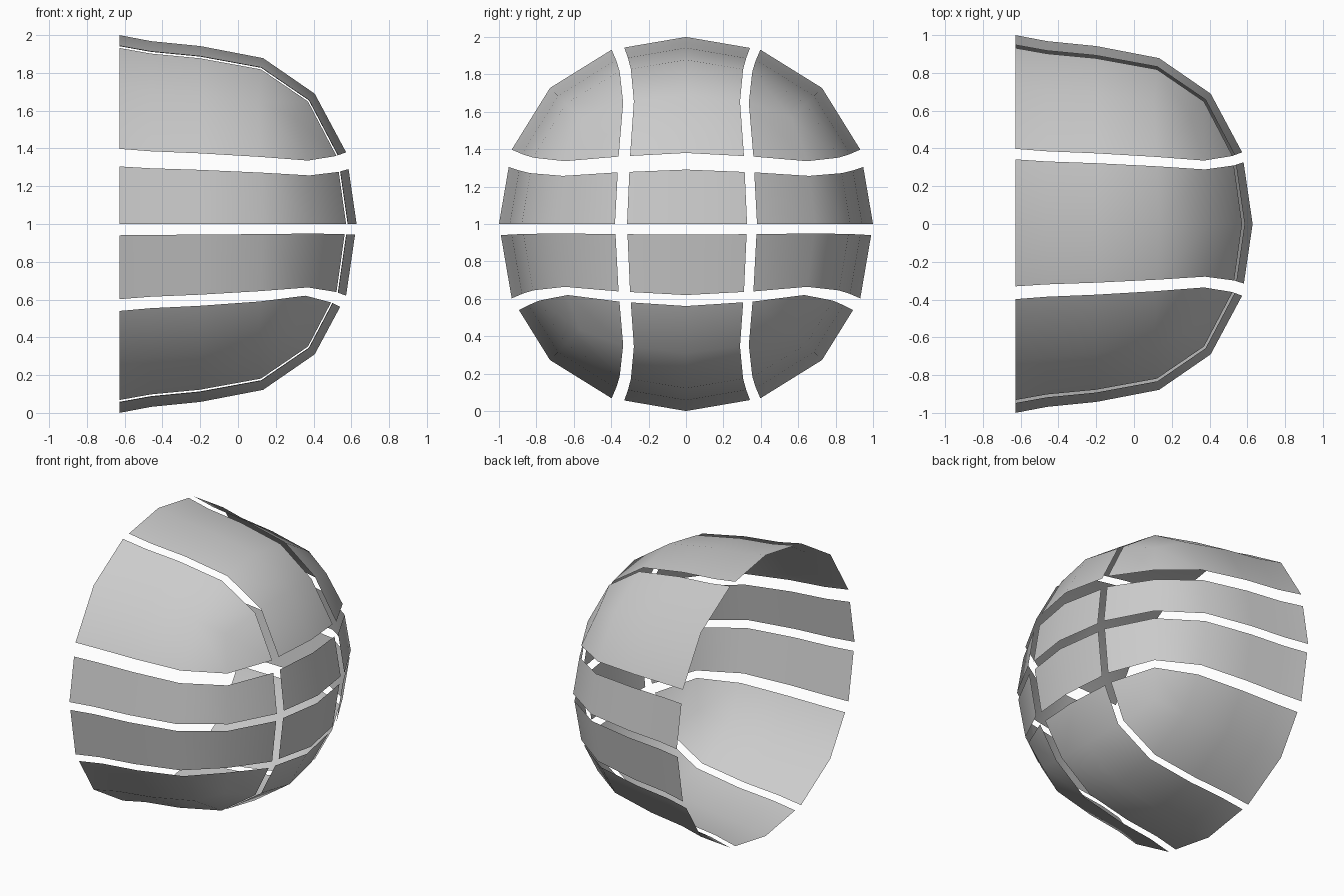
import bpy, bmesh, math
from mathutils import Vector

if "Cube" in bpy.data.objects:
    bpy.data.objects.remove(bpy.data.objects["Cube"])

HALF_X = 0.628   # half depth of the finished dome


def subdivided_points(kind):
    """Corner points of an open-backed box after two subdivision levels."""
    bm = bmesh.new()
    bmesh.ops.create_cube(bm, size=2)
    back = [f for f in bm.faces if f.normal.x < -0.9]
    bmesh.ops.delete(bm, geom=back, context='FACES_ONLY')
    me = bpy.data.meshes.new("cage")
    bm.to_mesh(me)
    bm.free()
    ob = bpy.data.objects.new("cage", me)
    bpy.context.collection.objects.link(ob)
    mod = ob.modifiers.new("subdivide", 'SUBSURF')
    mod.subdivision_type = kind
    mod.levels = 2
    dg = bpy.context.evaluated_depsgraph_get()
    result = bpy.data.meshes.new_from_object(ob.evaluated_get(dg))
    bpy.data.objects.remove(ob)
    return result


flat = subdivided_points('SIMPLE')
smooth = subdivided_points('CATMULL_CLARK')


def key(x, y, z):
    return (round(x * 2), round(y * 2), round(z * 2))


# Scale the rounded box to the dome's size
pts = [v.co.copy() for v in smooth.vertices]
lo = min(p.x for p in pts)
hi = max(p.x for p in pts)
r = max(p.z for p in pts)
for p in pts:
    p.x = ((p.x - lo) / (hi - lo) * 2 - 1) * HALF_X
    p.y /= r
    p.z /= r
lattice = {key(*v.co): p for v, p in zip(flat.vertices, pts)}

# Flare of the side rings: ring -> (x, radius) along the middle line
rings = {-2: (-HALF_X, 1.0), -1: (-0.46, 0.968), 0: (-0.2, 0.942),
         1: (0.133, 0.878), 2: (0.406, 0.69)}
middle = {k: lattice[(k, 0, 2)].copy() for k in rings}
bulge = (HALF_X - rings[2][0]) / (HALF_X - middle[2].x)
for (i, j, k), p in lattice.items():
    if i == 2:                      # rounded nose
        p.x = HALF_X - (HALF_X - p.x) * bulge
    else:                           # side wall
        p.x += rings[i][0] - middle[i].x
    s = rings[i][1] / middle[i].z
    if max(abs(j), abs(k)) < 2:
        s = 1.045
    p.y *= s
    p.z = p.z * s + 1


def to_dome(co):
    """Carry a point on the flat box to the faceted dome."""
    terms = [((), 1.0)]
    for c in co:
        c = c * 2
        a = math.floor(c + 1e-4)
        t = c - a
        opts = [(a, 1.0)] if t < 1e-3 else [(a, 1 - t), (a + 1, t)]
        terms = [(k + (i,), w * u) for k, w in terms for i, u in opts]
    return sum((lattice[k] * w for k, w in terms), Vector())


def panel(name, y0, y1, z0, z1):
    """One shell panel: box trimmed to a y/z window, then rounded."""
    bm = bmesh.new()
    bm.from_mesh(flat)
    for axis, limit, sign in ((1, y0, -1), (1, y1, 1), (2, z0, -1), (2, z1, 1)):
        if abs(limit) > 0.99:
            continue
        no = Vector((0, 0, 0))
        no[axis] = sign
        co = Vector((0, 0, 0))
        co[axis] = limit
        bmesh.ops.bisect_plane(bm, geom=bm.verts[:] + bm.edges[:] + bm.faces[:],
                               plane_co=co, plane_no=no, dist=1e-4, clear_outer=True)
    for v in bm.verts:
        v.co = to_dome(v.co)
    for f in bm.faces:
        f.smooth = True
    me = bpy.data.meshes.new(name)
    bm.to_mesh(me)
    bm.free()
    bpy.context.collection.objects.link(bpy.data.objects.new(name, me))


# Panel columns and rows, with gaps between them
columns = {"front": (-1, -0.5), "middle": (-0.415, 0.43), "back": (0.5, 1)}
rows = {"bottom": (-1, -0.595), "lower": (-0.5, -0.075),
        "upper": (0, 0.383), "top": (0.5, 1)}
for row, (z0, z1) in rows.items():
    for col, (y0, y1) in columns.items():
        panel(f"{row}_{col}_panel", y0, y1, z0, z1)
